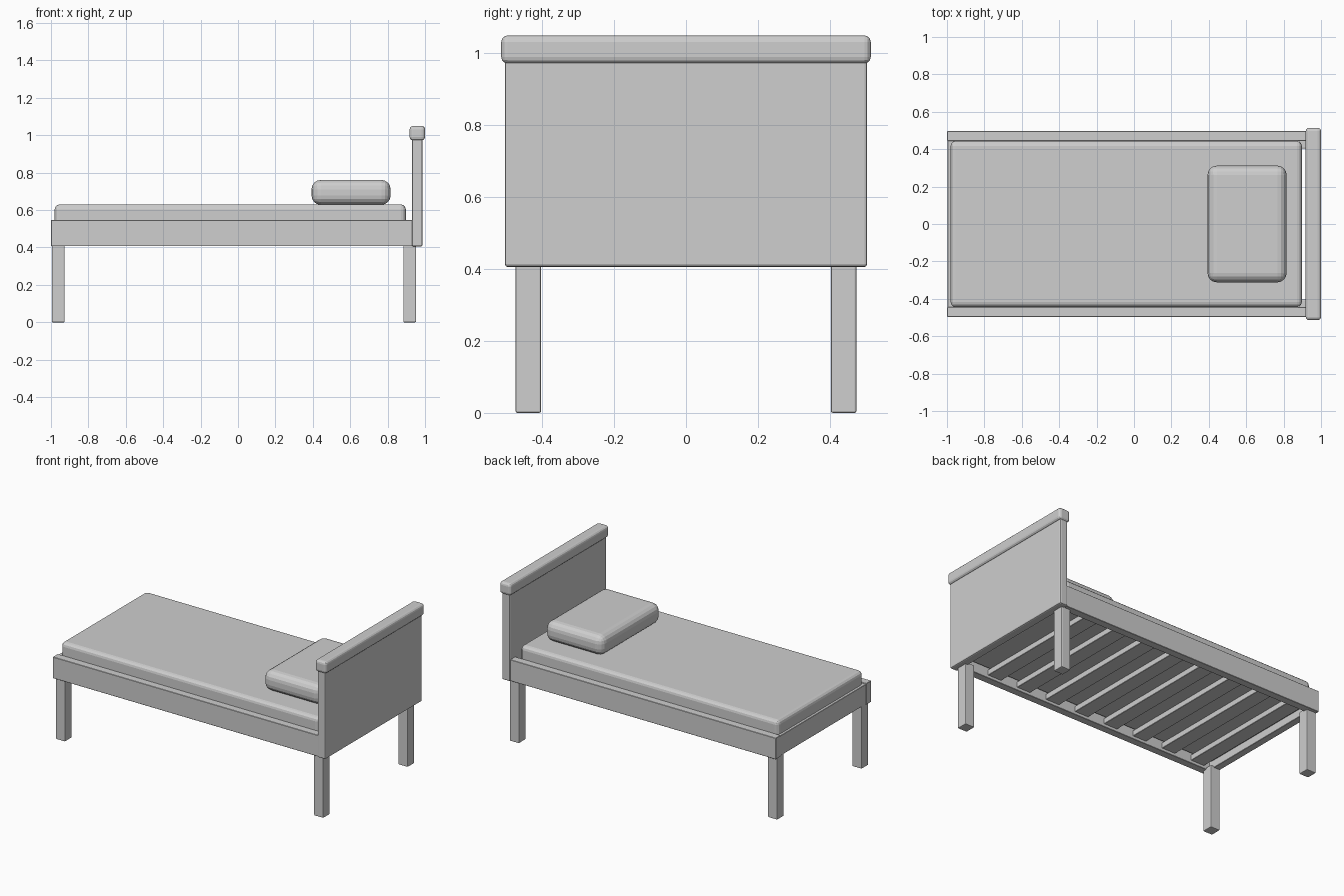
import bpy

if "Cube" in bpy.data.objects:
    bpy.data.objects.remove(bpy.data.objects["Cube"])

grey = bpy.data.materials.new("plain grey")
grey.diffuse_color = (0.62, 0.62, 0.62, 1)
grey.use_nodes = True
grey.node_tree.nodes["Principled BSDF"].inputs["Base Color"].default_value = grey.diffuse_color


def box(name, x, y, z, bevel=0.0, segments=1):
    """Flat-shaded bevelled box from (min, max) ranges."""
    bpy.ops.mesh.primitive_cube_add(size=1)
    ob = bpy.context.object
    ob.name = name
    ob.data.name = name
    for v in ob.data.vertices:
        v.co = [r[0] if c < 0 else r[1] for c, r in zip(v.co, (x, y, z))]
    ob.data.materials.append(grey)
    if bevel:
        mod = ob.modifiers.new("rounded edges", 'BEVEL')
        mod.width = bevel
        mod.segments = segments
        bpy.ops.object.modifier_apply(modifier=mod.name)
    return ob


def mirrored(lo, hi, side):
    return (lo, hi) if side > 0 else (-hi, -lo)


# Side rails and legs, mirrored across the bed
for side, label in ((-1, "front"), (1, "back")):
    box(label + "_side_rail", (-1.0, 0.932), mirrored(0.445, 0.496, side),
        (0.407, 0.547), 0.002)
    for end, x in (("foot", (-0.995, -0.927)), ("head", (0.884, 0.952))):
        box(f"{label}_{end}_leg", x, mirrored(0.403, 0.474, side),
            (0.0, 0.42), 0.005, 2)

# Foot rail between the side rails
box("foot_rail", (-0.997, -0.95), (-0.447, 0.447), (0.41, 0.542), 0.002)

# Headboard with a rounded cap
box("headboard", (0.93, 0.987), (-0.504, 0.504), (0.406, 0.99), 0.008, 2)
box("headboard_cap", (0.918, 1.0), (-0.514, 0.514), (0.972, 1.05), 0.018, 3)

# Slats under the mattress
for i in range(8):
    x = -0.86 + i * 0.222
    box(f"slat_{i + 1}", (x - 0.05, x + 0.05), (-0.446, 0.446), (0.425, 0.462), 0.002)

# Mattress and pillow
box("mattress", (-0.98, 0.897), (-0.444, 0.444), (0.46, 0.63), 0.026, 3)
box("pillow", (0.393, 0.816), (-0.312, 0.312), (0.628, 0.761), 0.05, 4)
